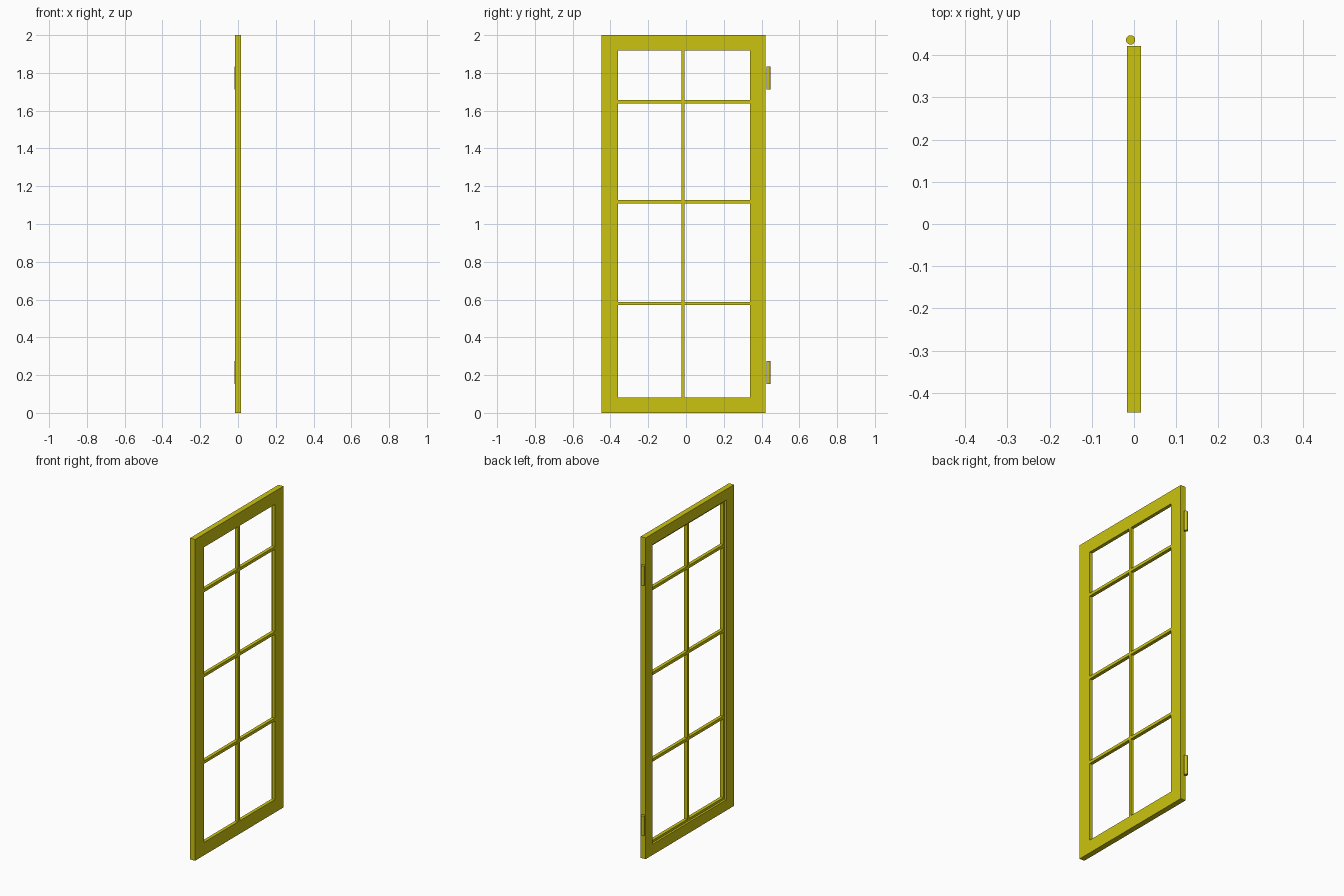
import bpy
import bmesh

cube = bpy.data.objects.get("Cube")
if cube:
    bpy.data.objects.remove(cube, do_unlink=True)

yellow = bpy.data.materials.new("yellow_paint")
yellow.use_nodes = True
yellow.diffuse_color = (0.60, 0.55, 0.005, 1)
yellow.node_tree.nodes["Principled BSDF"].inputs["Base Color"].default_value = yellow.diffuse_color


def finish(name, bm):
    bmesh.ops.recalc_face_normals(bm, faces=bm.faces)
    mesh = bpy.data.meshes.new(name)
    bm.to_mesh(mesh)
    bm.free()
    mesh.materials.append(yellow)
    obj = bpy.data.objects.new(name, mesh)
    bpy.context.collection.objects.link(obj)
    return obj


def box(name, x0, x1, y0, y1, z0, z1):
    bm = bmesh.new()
    bmesh.ops.create_cube(bm, size=1)
    for v in bm.verts:
        v.co.x = x1 if v.co.x > 0 else x0
        v.co.y = y1 if v.co.y > 0 else y0
        v.co.z = z1 if v.co.z > 0 else z0
    return finish(name, bm)


BACK, FRONT, STEP = -0.017, 0.017, -0.004
Y0, Y1, TOP = -0.447, 0.422, 2.0
IN_Y0, IN_Y1, IN_Z0, IN_Z1 = -0.361, 0.339, 0.081, 1.918
REBATE = 0.014

# Door frame: rectangular rings swept around a stepped section
bm = bmesh.new()


def ring(x, y0, y1, z0, z1):
    return [bm.verts.new((x, y, z)) for y, z in ((y0, z0), (y1, z0), (y1, z1), (y0, z1))]


def opening(x, grow):
    return ring(x, IN_Y0 - grow, IN_Y1 + grow, IN_Z0 - grow, IN_Z1 + grow)


rings = [ring(BACK, Y0, Y1, 0, TOP), ring(FRONT, Y0, Y1, 0, TOP),
         opening(FRONT, 0), opening(STEP, 0),
         opening(STEP, REBATE), opening(BACK, REBATE)]
for a, b in zip(rings, rings[1:] + rings[:1]):
    for i in range(4):
        j = (i + 1) % 4
        bm.faces.new((a[i], a[j], b[j], b[i]))
finish("door_frame", bm)

# Glazing bars
MID = -0.015
box("vertical_glazing_bar", STEP, FRONT, MID - 0.008, MID + 0.008, IN_Z0, IN_Z1)
for label, z in (("lower", 0.579), ("middle", 1.118), ("upper", 1.647)):
    box(label + "_glazing_bar", STEP, FRONT, IN_Y0, IN_Y1, z - 0.009, z + 0.009)

# Hinge barrels
for label, z in (("lower", 0.215), ("upper", 1.772)):
    bm = bmesh.new()
    bmesh.ops.create_cone(bm, cap_ends=True, segments=16, radius1=0.011, radius2=0.011, depth=0.122)
    bmesh.ops.translate(bm, verts=bm.verts, vec=(-0.008, 0.436, z))
    hinge = finish(label + "_hinge_barrel", bm)
    bpy.ops.object.select_all(action="DESELECT")
    hinge.select_set(True)
    bpy.context.view_layer.objects.active = hinge
    bpy.ops.object.shade_smooth_by_angle()
